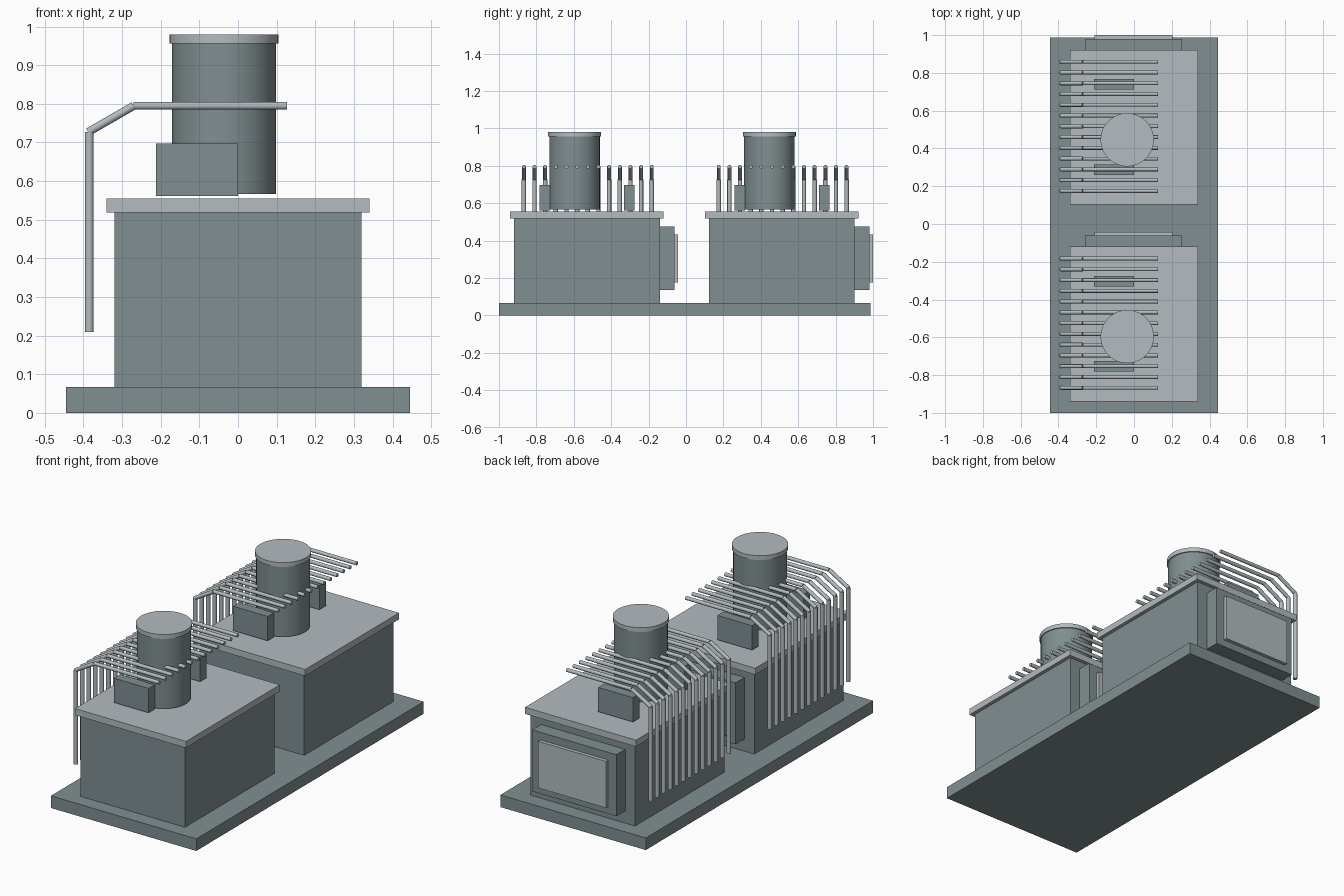
import bpy
import math
from mathutils import Vector

cube = bpy.data.objects.get("Cube")
if cube:
    bpy.data.objects.remove(cube, do_unlink=True)


def make_material(name, srgb):
    color = [(c / 255) ** 2.2 for c in srgb] + [1]
    mat = bpy.data.materials.new(name)
    mat.use_nodes = True
    mat.diffuse_color = color
    mat.node_tree.nodes["Principled BSDF"].inputs["Base Color"].default_value = color
    return mat


body_grey = make_material("body_grey", (127, 141, 143))
light_grey = make_material("light_grey", (178, 186, 189))


def finish(name, mat):
    obj = bpy.context.object
    obj.name = name
    obj.data.materials.append(mat)
    return obj


def box(name, mat, x, y, z):
    """Box from its (min, max) extents on each axis."""
    spans = (x, y, z)
    bpy.ops.mesh.primitive_cube_add(size=1, location=[(a + b) / 2 for a, b in spans])
    obj = finish(name, mat)
    obj.scale = [b - a for a, b in spans]
    bpy.ops.object.transform_apply(location=False, rotation=False, scale=True)
    return obj


def rod(name, mat, start, end, radius, sides):
    """Smooth cylinder between two points."""
    start, end = Vector(start), Vector(end)
    axis = end - start
    bpy.ops.mesh.primitive_cylinder_add(
        vertices=sides, radius=radius, depth=axis.length, location=(start + end) / 2,
        rotation=axis.to_track_quat("Z", "Y").to_euler())
    obj = finish(name, mat)
    bpy.ops.object.shade_smooth_by_angle(angle=math.radians(40))
    return obj


def build_unit(label, y):
    """One machine unit, centred on y."""
    # Housing and lid
    box(label + "_housing", body_grey, (-0.32, 0.32), (y - 0.39, y + 0.39), (0.067, 0.52))
    box(label + "_lid", light_grey, (-0.34, 0.34), (y - 0.41, y + 0.41), (0.519, 0.555))

    # Rear panel with its raised plate
    box(label + "_rear_panel", body_grey, (-0.26, 0.255), (y + 0.38, y + 0.468), (0.135, 0.475))
    box(label + "_rear_plate", light_grey, (-0.21, 0.205), (y + 0.467, y + 0.488), (0.175, 0.433))

    # Tower and cap
    rod(label + "_tower", body_grey, (-0.036, y - 0.066, 0.567),
        (-0.036, y - 0.066, 0.957), 0.135, 48)
    rod(label + "_tower_cap", light_grey, (-0.036, y - 0.066, 0.956),
        (-0.036, y - 0.066, 0.98), 0.141, 48)

    # Small boxes on either side of the tower
    for side, offset in (("front", -0.224), ("rear", 0.227)):
        box(f"{label}_{side}_control_box", body_grey, (-0.212, 0),
            (y + offset - 0.028, y + offset + 0.028), (0.562, 0.697))

    # Row of bent pipes
    for i in range(13):
        py = y + 0.005 + (i - 6) * 0.057
        low, bend = (-0.385, py, 0.21), (-0.385, py, 0.727)
        rod(f"{label}_pipe_drop_{i}", light_grey, low, bend, 0.0115, 16)
        rod(f"{label}_pipe_slope_{i}", light_grey, (-0.388, py, 0.727),
            (-0.27, py, 0.795), 0.0105, 16)
        rod(f"{label}_pipe_top_{i}", light_grey, (-0.27, py, 0.795),
            (0.127, py, 0.795), 0.01, 16)


# Base slab
box("base", body_grey, (-0.445, 0.445), (-1, 0.987), (0, 0.067))

build_unit("front_unit", -0.53)
build_unit("rear_unit", 0.512)
